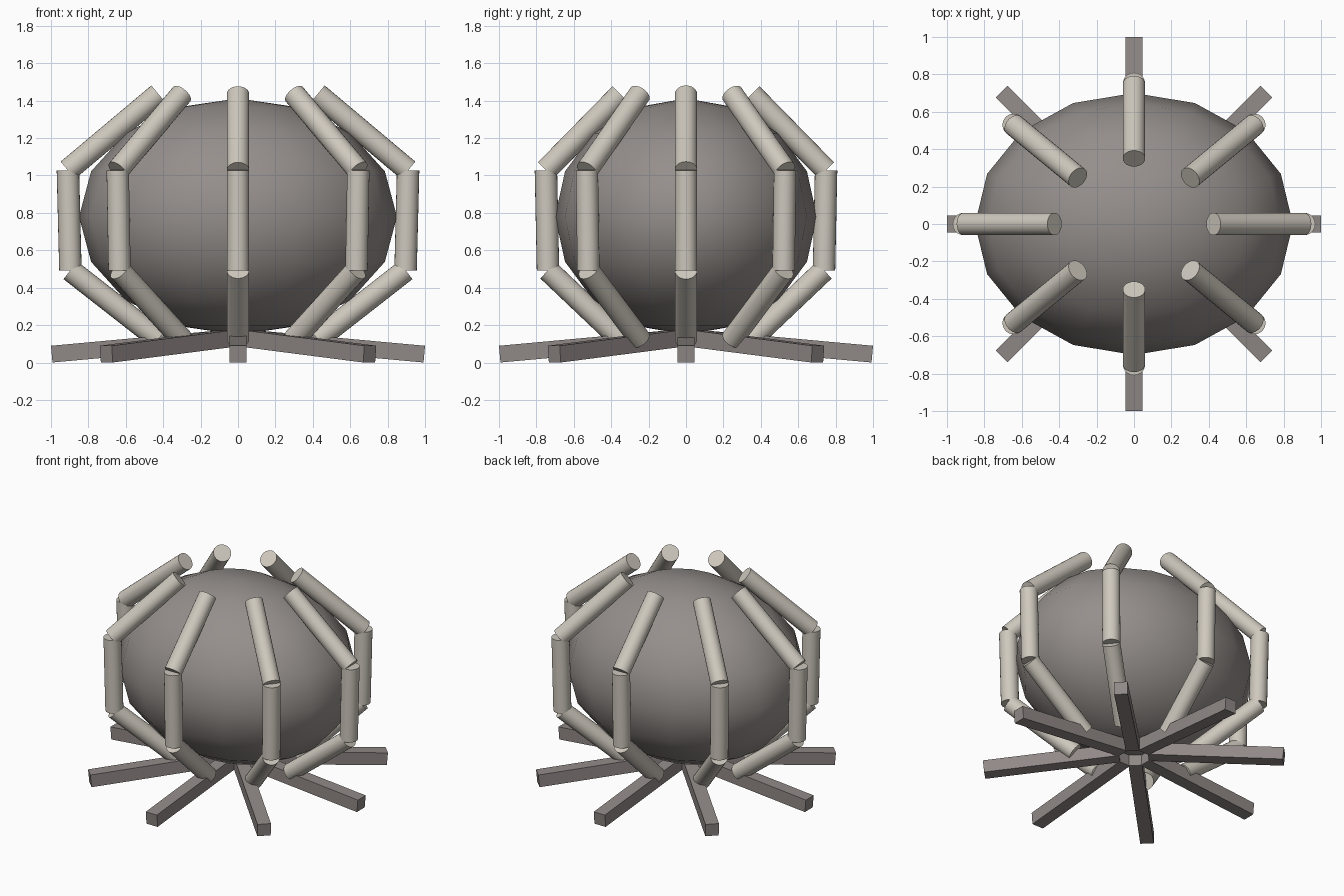
import bpy, math
from mathutils import Vector

if "Cube" in bpy.data.objects:
    bpy.data.objects.remove(bpy.data.objects["Cube"])

A, B, C, ZC = 0.85, 0.70, 0.632, 0.78   # ellipsoid semi-axes and centre height
COUNT = 8


def material(name, rgb):
    mat = bpy.data.materials.new(name)
    mat.diffuse_color = (*rgb, 1)
    mat.use_nodes = True
    mat.node_tree.nodes["Principled BSDF"].inputs["Base Color"].default_value = mat.diffuse_color
    return mat


DARK = material("dark_brown_grey", (0.30, 0.275, 0.26))
FOOT = material("foot_grey", (0.28, 0.25, 0.24))
PALE = material("pale_stone", (0.62, 0.58, 0.51))


def smooth(obj):
    bpy.ops.object.select_all(action='DESELECT')
    obj.select_set(True)
    bpy.context.view_layer.objects.active = obj
    bpy.ops.object.shade_smooth_by_angle(angle=math.radians(40))


def rod(name, p, q, radius):
    p, q = Vector(p), Vector(q)
    bpy.ops.mesh.primitive_cylinder_add(vertices=24, radius=radius,
                                        depth=(q - p).length, location=(p + q) / 2)
    obj = bpy.context.object
    obj.name = name
    obj.rotation_euler = (q - p).to_track_quat('Z', 'Y').to_euler()
    obj.data.materials.append(PALE)
    smooth(obj)


# Body: squashed low-segment sphere
bpy.ops.mesh.primitive_uv_sphere_add(segments=16, ring_count=8, location=(0, 0, ZC))
body = bpy.context.object
body.name = "body"
body.scale = (A, B, C)
bpy.ops.object.transform_apply(location=False, rotation=False, scale=True)
body.data.materials.append(DARK)
smooth(body)

# Cage ribs: (scale of the ellipse, height) of each joint, three rods per rib
JOINTS = [(0.50, 0.125), (1.054, 0.493), (1.07, 1.028), (0.50, 1.435)]
for i in range(COUNT):
    t = 2 * math.pi * i / COUNT
    pts = [(A * s * math.cos(t), B * s * math.sin(t), z) for s, z in JOINTS]
    for part, p, q in zip(("lower", "middle", "upper"), pts, pts[1:]):
        rod(f"{part}_rib_{i + 1}", p, q, 0.06)

# Feet: square bars sloping down from an open centre
W = 0.09
R0, R1 = 0.10, 0.996
SLOPE = math.radians(5.2)
for i in range(COUNT):
    t = 2 * math.pi * i / COUNT
    z1 = W / 2 * math.cos(SLOPE)
    z0 = z1 + (R1 - R0) * math.tan(SLOPE)
    r = (R0 + R1) / 2
    bpy.ops.mesh.primitive_cube_add(size=1, location=(r * math.cos(t), r * math.sin(t), (z0 + z1) / 2),
                                    rotation=(0, SLOPE, t))
    foot = bpy.context.object
    foot.name = f"foot_bar_{i + 1}"
    foot.scale = ((R1 - R0) / math.cos(SLOPE), W, W)
    foot.data.materials.append(FOOT)
